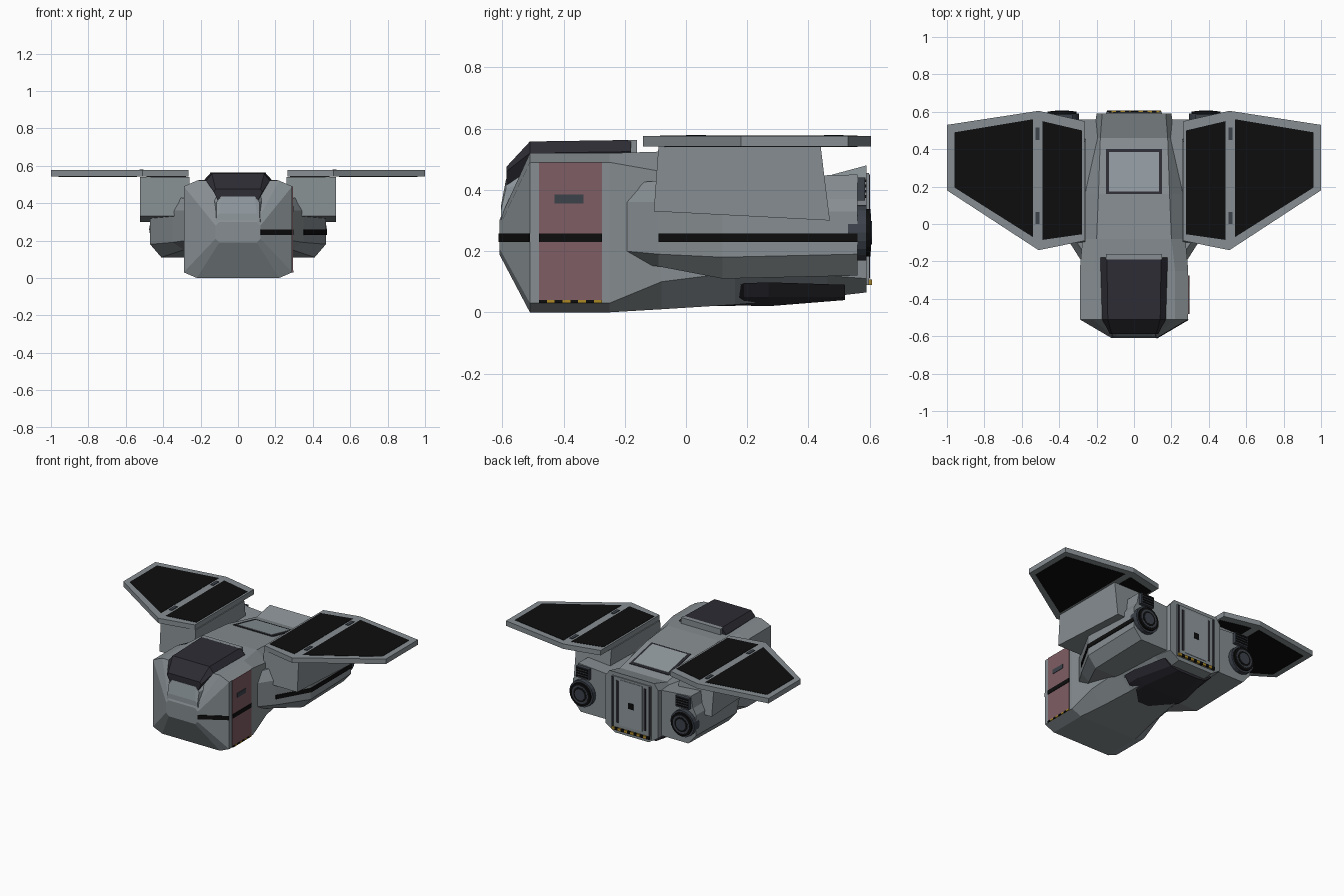
import bpy, bmesh, math
from mathutils import Vector

if "Cube" in bpy.data.objects:
    bpy.data.objects.remove(bpy.data.objects["Cube"])


def material(name, r, g, b):
    m = bpy.data.materials.new(name)
    m.diffuse_color = (r, g, b, 1)
    m.use_nodes = True
    m.node_tree.nodes["Principled BSDF"].inputs["Base Color"].default_value = m.diffuse_color
    return m


GREY = material("hull_grey", 0.24, 0.27, 0.285)
LIGHT = material("light_grey", 0.28, 0.32, 0.345)
DARK = material("dark_glass", 0.026, 0.025, 0.034)
STEEL = material("dark_steel", 0.045, 0.055, 0.07)
BLACK = material("panel_black", 0.004, 0.004, 0.004)
RED = material("door_red", 0.21, 0.11, 0.125)
YELLOW = material("hazard_yellow", 0.42, 0.25, 0.02)


def make(name, bm, mat):
    bmesh.ops.recalc_face_normals(bm, faces=bm.faces)
    me = bpy.data.meshes.new(name)
    bm.to_mesh(me)
    bm.free()
    me.materials.append(mat)
    ob = bpy.data.objects.new(name, me)
    bpy.context.collection.objects.link(ob)
    return ob


def skin(name, rings, mat):
    """Closed skin over rings of equal point count."""
    bm = bmesh.new()
    vs = [[bm.verts.new(p) for p in ring] for ring in rings]
    n = len(vs[0])
    for a, b in zip(vs, vs[1:]):
        for i in range(n):
            j = (i + 1) % n
            bm.faces.new((a[i], a[j], b[j], b[i]))
    bm.faces.new(vs[0])
    bm.faces.new(vs[-1])
    return make(name, bm, mat)


def prism(name, pts, vec, mat):
    """Polygon pushed along a vector."""
    v = Vector(vec)
    return skin(name, [pts, [Vector(p) + v for p in pts]], mat)


def box(name, x0, x1, y0, y1, z0, z1, mat):
    pts = [(x0, y0, z0), (x1, y0, z0), (x1, y1, z0), (x0, y1, z0)]
    return prism(name, pts, (0, 0, z1 - z0), mat)


def sym_loft(name, sections, mat):
    """Sections (y, half profile from bottom to top) mirrored across x."""
    rings = []
    for y, half in sections:
        ring = [(x, y, z) for x, z in half]
        rings.append(ring + [(-x, y, z) for x, z in reversed(half)])
    return skin(name, rings, mat)


def disc(name, x, y0, y1, z, r, mat, n=20):
    pts = [(x + r * math.cos(2 * math.pi * i / n), y0,
            z + r * math.sin(2 * math.pi * i / n)) for i in range(n)]
    return prism(name, pts, (0, y1 - y0, 0), mat)


# Main fuselage
hull = [(-.61, .10, .12, .10, .19, .21, .28, .30),
        (-.51, .22, .29, .22, 0, .03, .49, .52),
        (-.25, .22, .29, .22, 0, .03, .49, .52),
        (-.08, .19, .275, .20, .01, .10, .46, .525),
        (.16, .16, .26, .19, .025, .13, .43, .51),
        (.46, .13, .22, .18, .05, .12, .40, .445),
        (.59, .13, .20, .17, .065, .11, .44, .48)]
sym_loft("fuselage", [(y, [(wb, zb), (w, zl), (w, zh), (wt, zt)])
                      for y, wb, w, wt, zb, zl, zh, zt in hull], GREY)

# Nose brow and cockpit canopy
sym_loft("nose_brow", [(-.605, [(.12, .29), (.115, .33), (.10, .345)]),
                       (-.588, [(.12, .30), (.115, .405), (.09, .435)]),
                       (-.50, [(.15, .30), (.15, .43), (.13, .48)])], LIGHT)
sym_loft("canopy", [(-.587, [(.105, .41), (.13, .46), (.12, .475)]),
                    (-.51, [(.12, .45), (.17, .52), (.14, .558)]),
                    (-.18, [(.18, .50), (.18, .525), (.145, .563)])], DARK)
box("canopy_rear_frame", -.15, .15, -.19, -.16, .50, .563, GREY)

# Belly pod
sym_loft("belly_pod", [(.09, [(.04, .02), (.09, .045), (.15, .06)]),
                       (.19, [(.13, .022), (.20, .05), (.235, .095)]),
                       (.27, [(.14, .02), (.20, .05), (.23, .098)]),
                       (.52, [(.08, .04), (.14, .05), (.19, .09)])], DARK)


# Roof hatch on the sloping spine
def roof_plate(name, w, y0, y1, t, mat):
    top = lambda y: .51 - .2167 * (y - .16)
    prism(name, [(-w, y0, top(y0)), (w, y0, top(y0)),
                 (w, y1, top(y1)), (-w, y1, top(y1))], (0, 0, t), mat)


roof_plate("hatch_frame", .15, .16, .40, .004, DARK)
roof_plate("hatch_panel", .134, .175, .385, .007, LIGHT)

# Side door with its window, stripe and hazard strip
box("side_door", .285, .294, -.48, -.275, .03, .49, RED)
box("door_window", .29, .297, -.43, -.335, .355, .385, STEEL)
box("door_stripe", .29, .297, -.48, -.275, .23, .258, BLACK)
for i in range(8):
    y = -.48 + i * .0256
    box("door_hazard", .29, .297, y, y + .0256, .03, .04,
        YELLOW if i % 2 else BLACK)
prism("nose_stripe", [(.12, -.61, .23), (.29, -.51, .23),
                      (.29, -.51, .258), (.12, -.61, .258)],
      (.002, -.003, 0), BLACK)

# Rear door
box("rear_door", -.15, .15, .585, .597, .09, .455, GREY)
for s in (-1, 1):
    box("rear_door_groove", s * .105 - .008, s * .105 + .008,
        .59, .600, .14, .43, DARK)
    box("rear_door_edge", s * .14 - .006, s * .14 + .006,
        .59, .601, .11, .45, DARK)
box("rear_door_panel", -.085, .085, .59, .600, .13, .44, LIGHT)
box("rear_door_window", -.02, .02, .595, .603, .26, .30, BLACK)
for i in range(12):
    x = -.144 + i * .024
    box("rear_hazard", x, x + .024, .59, .607, .09, .108,
        YELLOW if i % 2 else BLACK)

# Wings, pylons and engines on both sides
wing = [(.265, -.09), (.51, -.14), (1, .18), (1, .53), (.51, .605), (.265, .55)]
inner = [(.278, -.055), (.49, -.085), (.49, .55), (.278, .50)]
outer = [(.54, -.07), (.96, .195), (.96, .49), (.54, .56)]
nacelle = [  # y, outer x, bottom z, lower side z, shoulder z, top z
    (-.20, .28, .16, .20, .36, .42),
    (-.09, .35, .15, .19, .36, .43),
    (.12, .47, .11, .18, .33, .44),
    (.56, .47, .12, .19, .33, .45)]

for s, side in ((-1, "left"), (1, "right")):
    def flat(pts, z):
        return [(s * x, y, z) for x, y in pts]

    prism(side + "_wing", flat(wing, .542), (0, 0, .034), GREY)
    for part, pts in (("inner", inner), ("outer", outer)):
        prism(f"{side}_{part}_panel_top", flat(pts, .572), (0, 0, .006), BLACK)
        prism(f"{side}_{part}_panel_under", flat(pts, .540), (0, 0, .006), BLACK)
    for y0 in (0, .45):
        box(side + "_wing_hinge", s * .515 - .011, s * .515 + .011,
            y0, y0 + .065, .57, .580, STEEL)

    # Pylon block under the wing
    prof = [(-.09, .541), (.44, .541), (.47, .30), (-.105, .33)]
    prism(side + "_pylon", [(s * .26, y, z) for y, z in prof],
          (s * .265, 0, 0), GREY)

    # Engine nacelle
    skin(side + "_nacelle", [[
        (s * .18, y, zb), (s * (x - .06), y, zb), (s * x, y, zl),
        (s * x, y, zh), (s * (x - .025), y, zh + .04),
        (s * (x - .04), y, zt), (s * .18, y, zt - .02)]
        for y, x, zb, zl, zh, zt in nacelle], GREY)

    # Exhaust rings
    disc(side + "_exhaust_rim", s * .385, .53, .59, .26, .09, STEEL)
    disc(side + "_exhaust_gap", s * .385, .58, .602, .26, .078, BLACK)
    disc(side + "_exhaust_ring", s * .385, .59, .604, .26, .062, STEEL)
    disc(side + "_exhaust_throat", s * .385, .59, .605, .26, .05, BLACK)
    disc(side + "_exhaust_core", s * .385, .59, .607, .26, .038, STEEL)

    # Grille above the exhaust
    box(side + "_grille", s * .38 - .05, s * .38 + .05, .55, .585, .365, .44, STEEL)
    for i in range(4):
        z = .374 + i * .017
        box(side + "_grille_slat", s * .38 - .044, s * .38 + .044,
            .58, .589, z, z + .009, BLACK)

# Stripe along the right nacelle only
for a, b in (((.35, -.09), (.47, .12)), ((.47, .12), (.47, .56))):
    prism("nacelle_stripe", [(*a, .23), (*b, .23), (*b, .258), (*a, .258)],
          (.005, 0, 0), BLACK)
